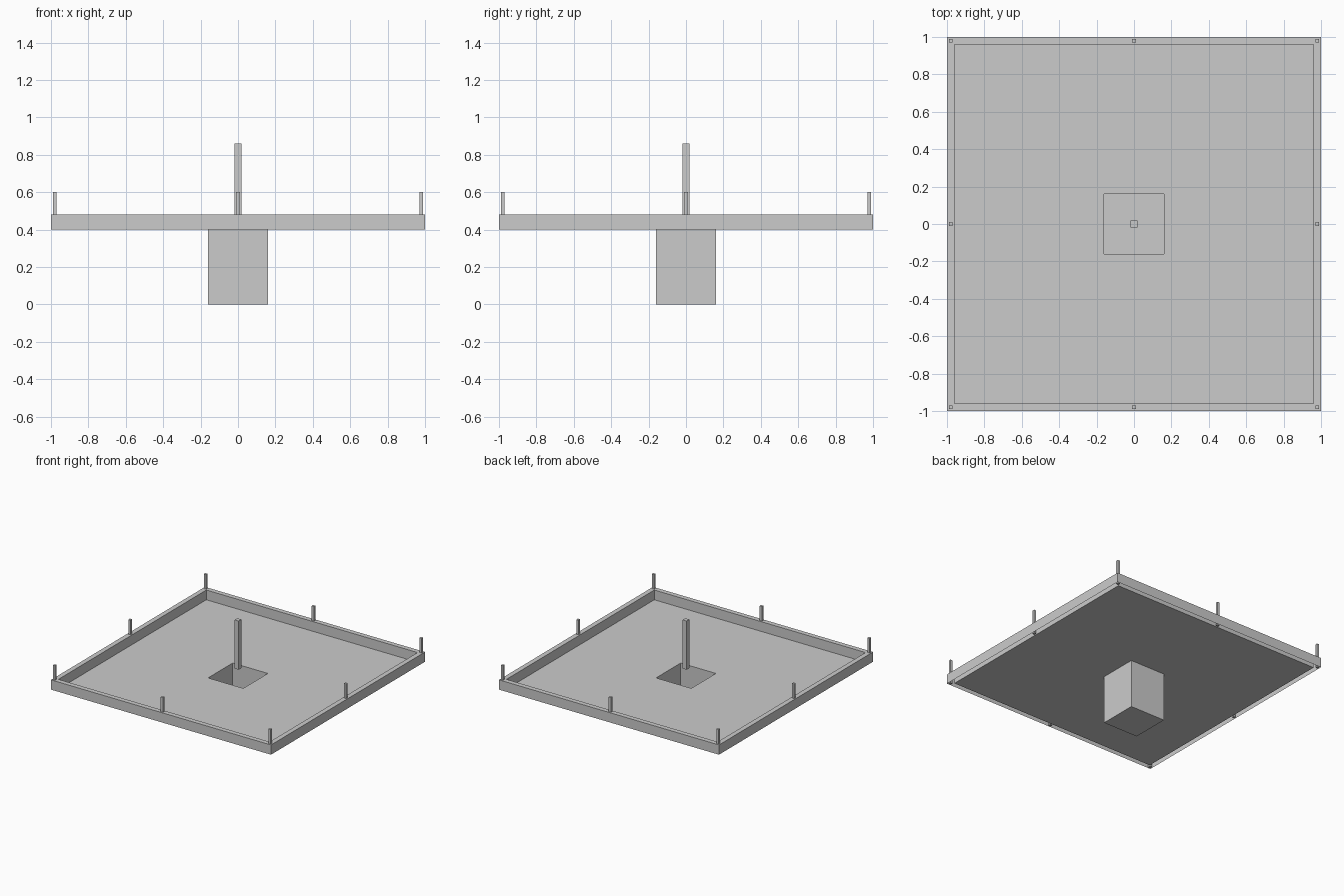
import bpy, bmesh

if "Cube" in bpy.data.objects:
    bpy.data.objects.remove(bpy.data.objects["Cube"])


def make_object(name, bm):
    mesh = bpy.data.meshes.new(name)
    bm.to_mesh(mesh)
    bm.free()
    obj = bpy.data.objects.new(name, mesh)
    bpy.context.collection.objects.link(obj)
    return obj


def square_loft(name, rings, cap_end=False):
    """Join a series of square rings (half width, height) with flat faces."""
    bm = bmesh.new()
    loops = [[bm.verts.new((sx * h, sy * h, z))
              for sx, sy in ((-1, -1), (1, -1), (1, 1), (-1, 1))]
             for h, z in rings]
    for a, b in zip(loops, loops[1:]):
        for i in range(4):
            j = (i + 1) % 4
            bm.faces.new((a[i], a[j], b[j], b[i]))
    if cap_end:
        bm.faces.new(loops[-1])
    return make_object(name, bm)


def post(name, x, y, width, z0, z1):
    bm = bmesh.new()
    bmesh.ops.create_cube(bm, size=1)
    bmesh.ops.scale(bm, vec=(width, width, z1 - z0), verts=bm.verts)
    bmesh.ops.translate(bm, vec=(x, y, (z0 + z1) / 2), verts=bm.verts)
    return make_object(name, bm)


# Raised border, a channel open underneath
square_loft("rim", [(1.0, 0.40), (1.0, 0.48), (0.96, 0.48), (0.96, 0.40)])

# Thin floor with a square opening
square_loft("floor", [(0.96, 0.40), (0.16, 0.40)])

# Open-topped pit below the floor
square_loft("pit", [(0.16, 0.40), (0.16, 0.0)], cap_end=True)

# Central pole above the opening
post("centre_pole", 0, 0, 0.036, 0.46, 0.86)

# Small posts at the corners and side middles
for ix in (-1, 0, 1):
    for iy in (-1, 0, 1):
        if ix or iy:
            post("rim_post", ix * 0.98, iy * 0.98, 0.02, 0.40, 0.60)
